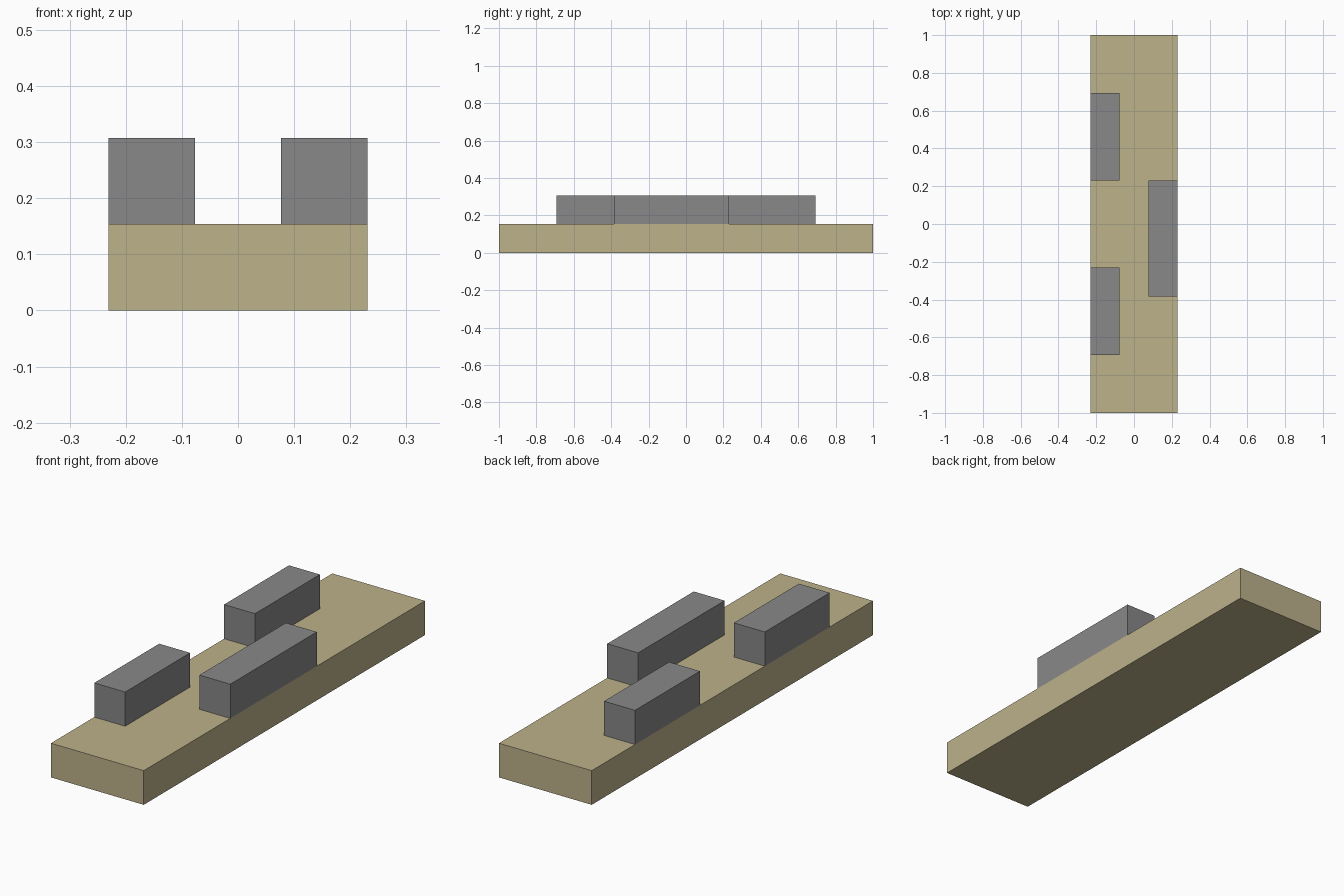
import bpy
import bmesh
from mathutils import Matrix, Vector

cube = bpy.data.objects.get("Cube")
if cube:
    bpy.data.objects.remove(cube, do_unlink=True)

U = 2 / 13  # one module: the slab is 3 x 13 x 1 modules


def material(name, rgb):
    mat = bpy.data.materials.new(name)
    mat.use_nodes = True
    colour = (*rgb, 1)
    mat.diffuse_color = colour
    mat.node_tree.nodes["Principled BSDF"].inputs["Base Color"].default_value = colour
    return mat


def box(name, low, high, mat):
    """Flat-shaded box between two corners given in modules."""
    low, high = Vector(low) * U, Vector(high) * U
    bm = bmesh.new()
    bmesh.ops.create_cube(bm, size=1, matrix=Matrix.LocRotScale(
        (low + high) / 2, None, high - low))
    mesh = bpy.data.meshes.new(name)
    bm.to_mesh(mesh)
    bm.free()
    mesh.materials.append(mat)
    obj = bpy.data.objects.new(name, mesh)
    bpy.context.collection.objects.link(obj)
    return obj


tan = material("sand tan", (0.51, 0.445, 0.258))
grey = material("mid grey", (0.246, 0.246, 0.246))

# Base slab
box("base_slab", (-1.5, -6.5, 0), (1.5, 6.5, 1), tan)

# Long block on the left edge
box("left_block", (0.5, -2.5, 1), (1.5, 1.5, 2), grey)

# Two shorter blocks on the right edge
for name, start in (("right_front_block", -4.5), ("right_back_block", 1.5)):
    box(name, (-1.5, start, 1), (-0.5, start + 3, 2), grey)
